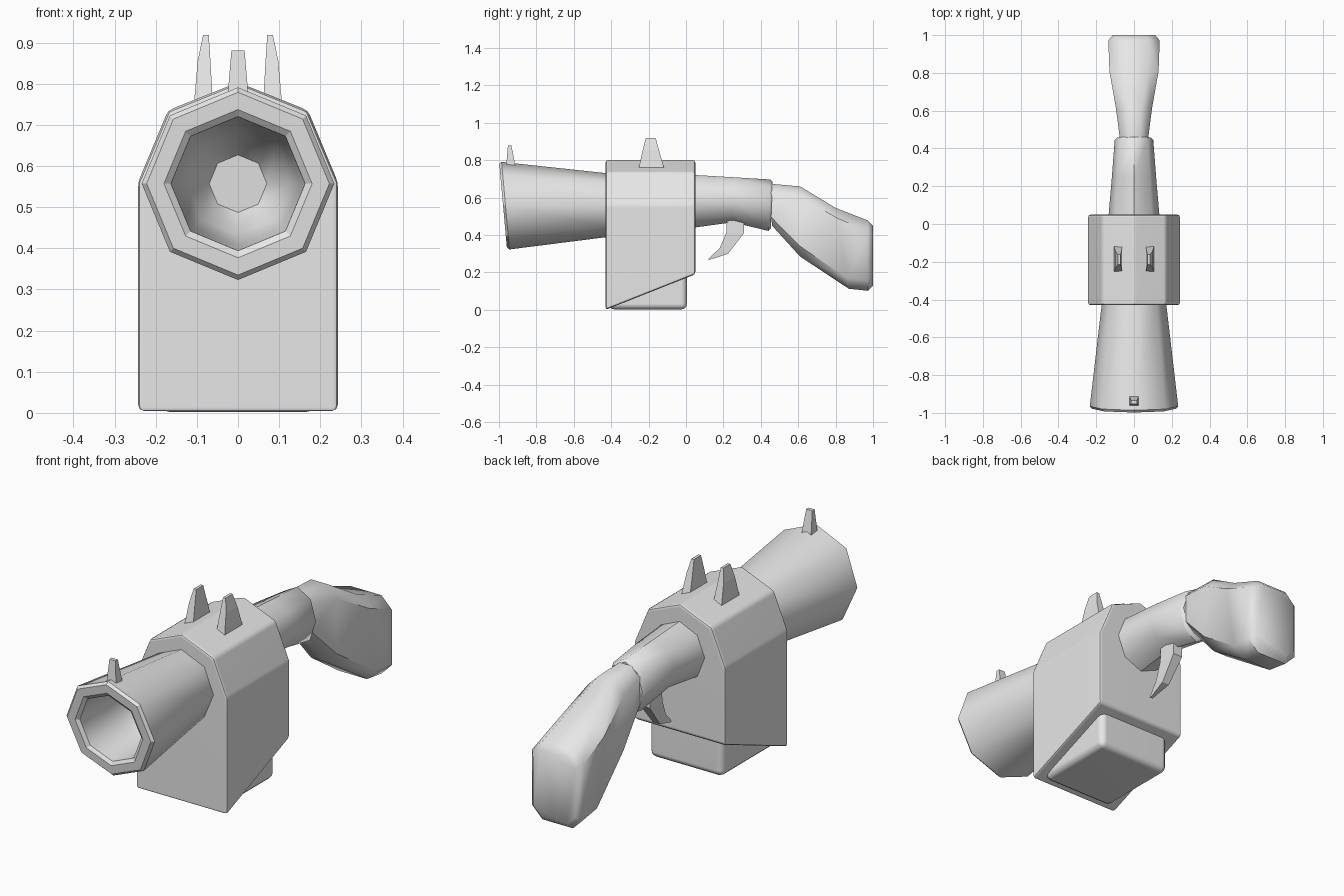
import bpy, bmesh, math

if "Cube" in bpy.data.objects:
    bpy.data.objects.remove(bpy.data.objects["Cube"], do_unlink=True)

GREY = (0.8, 0.8, 0.8, 1)
mat = bpy.data.materials.new("plain grey")
mat.use_nodes = True
mat.diffuse_color = GREY
for node in mat.node_tree.nodes:
    if node.type == 'BSDF_PRINCIPLED':
        node.inputs["Base Color"].default_value = GREY


def loft(name, rings, smooth=46, caps=(True, True), bevel=0, segments=2):
    """Skin equal-count rings of points, with optional end caps and rounded edges."""
    bm = bmesh.new()
    rows = [[bm.verts.new(p) for p in ring] for ring in rings]
    n = len(rows[0])
    for a, b in zip(rows, rows[1:]):
        for i in range(n):
            j = (i + 1) % n
            bm.faces.new((a[i], a[j], b[j], b[i]))
    if caps[0]:
        bm.faces.new(rows[0][::-1])
    if caps[1]:
        bm.faces.new(rows[-1])
    bmesh.ops.recalc_face_normals(bm, faces=bm.faces)
    if bevel:
        bmesh.ops.bevel(bm, geom=list(bm.edges), offset=bevel, segments=segments,
                        profile=0.5, affect='EDGES', clamp_overlap=True)
    mesh = bpy.data.meshes.new(name)
    bm.to_mesh(mesh)
    bm.free()
    mesh.materials.append(mat)
    obj = bpy.data.objects.new(name, mesh)
    bpy.context.collection.objects.link(obj)
    if smooth:
        bpy.ops.object.select_all(action='DESELECT')
        obj.select_set(True)
        bpy.context.view_layer.objects.active = obj
        bpy.ops.object.shade_smooth_by_angle(angle=math.radians(smooth))
    if bevel:
        obj.modifiers.new("even_shading", 'WEIGHTED_NORMAL').keep_sharp = True
    return obj


def octagon(y, rx, low, high, lean=0):
    """Eight-sided ring with a corner at the top; lean shears it along y."""
    mid, rz = (low + high) / 2, (high - low) / 2
    ring = []
    for i in range(8):
        a = math.tau * i / 8
        z = rz * math.cos(a)
        ring.append((rx * math.sin(a), y - lean * z, mid + z))
    return ring


def chamfered(y_low, y_high, hx, low, high, cut):
    """Rectangle with cut corners, tilted from y_low at the bottom to y_high at the top."""
    ring = []
    for x, z in ((hx, high - cut), (hx - cut, high), (cut - hx, high), (-hx, high - cut),
                 (-hx, low + cut), (cut - hx, low), (hx - cut, low), (hx, low + cut)):
        t = (z - low) / (high - low)
        ring.append((x, y_low + (y_high - y_low) * t, z))
    return ring


def rectangle(z, x0, x1, y0, y1):
    return [(x0, y0, z), (x1, y0, z), (x1, y1, z), (x0, y1, z)]


# Flared barrel, its rim and its hollow bore
LEAN, AXIS = 0.09, 0.557


def muzzle(y, r):
    return octagon(y, r, AXIS - r, AXIS + r, LEAN)


loft("barrel", [muzzle(-0.965, 0.234), octagon(-0.40, 0.168, 0.392, 0.728)],
     caps=(False, True))
loft("muzzle_rim", [muzzle(-0.965, 0.234), muzzle(-0.978, 0.222),
                    muzzle(-0.978, 0.180), muzzle(-0.966, 0.163)],
     smooth=0, caps=(False, False))
bore = loft("bore", [muzzle(-0.966, 0.163), muzzle(-0.75, 0.150),
                     muzzle(-0.58, 0.125), muzzle(-0.50, 0.07)], caps=(False, True))
bore.data.flip_normals()

# Housing with an arched top and a sloping underside
arch = [(-0.243, 0.56), (-0.17, 0.735), (0, 0.803), (0.17, 0.735), (0.243, 0.56)]
front = [(0.243, -0.43, 0), (-0.243, -0.43, 0)] + [(x, -0.43, z) for x, z in arch]
back = [(x, 0.05, z if z else 0.19) for x, _, z in front]
loft("housing", [front, back], smooth=35, bevel=0.014)

# Magazine under the slope
loft("magazine", [rectangle(0.002, -0.195, 0.195, -0.41, 0.005),
                  rectangle(0.30, -0.195, 0.195, -0.41, 0.005)],
     smooth=35, bevel=0.03, segments=3)

# Rear tube with a rounded-off end
loft("rear_tube", [octagon(0.03, 0.136, 0.438, 0.722),
                   octagon(0.25, 0.117, 0.468, 0.709),
                   octagon(0.445, 0.102, 0.422, 0.697, -0.03),
                   octagon(0.458, 0.09, 0.437, 0.685, -0.03)])

# Shoulder stock
loft("stock", [chamfered(0.46, 0.44, 0.074, 0.45, 0.675, 0.045),
               chamfered(0.61, 0.61, 0.095, 0.285, 0.66, 0.055),
               chamfered(0.87, 0.80, 0.130, 0.113, 0.545, 0.055),
               chamfered(0.972, 0.972, 0.136, 0.102, 0.478, 0.055),
               chamfered(1.0, 1.0, 0.112, 0.128, 0.450, 0.045)])

# Curved trigger, tapering to its tip
trigger = []
for y0, y1, z0, z1, h in ((0.22, 0.31, 0.50, 0.50, 0.026), (0.215, 0.31, 0.41, 0.41, 0.025),
                          (0.18, 0.225, 0.33, 0.30, 0.019), (0.118, 0.124, 0.272, 0.267, 0.006)):
    trigger.append([(-h, y0, z0), (h, y0, z0), (h, y1, z1), (-h, y1, z1)])
loft("trigger", trigger, smooth=0)

# Pair of rear sights, bent inward at the tip
for side, label in ((1, "left"), (-1, "right")):
    loft("rear_sight_" + label,
         [rectangle(z, side * a, side * b, c, d) for z, a, b, c, d in (
             (0.75, 0.061, 0.107, -0.255, -0.115),
             (0.855, 0.067, 0.098, -0.231, -0.145),
             (0.918, 0.071, 0.085, -0.215, -0.162))], smooth=0)

# Front sight
loft("front_sight", [rectangle(0.76, -0.026, 0.026, -0.962, -0.91),
                     rectangle(0.88, -0.016, 0.016, -0.952, -0.934)], smooth=0)
